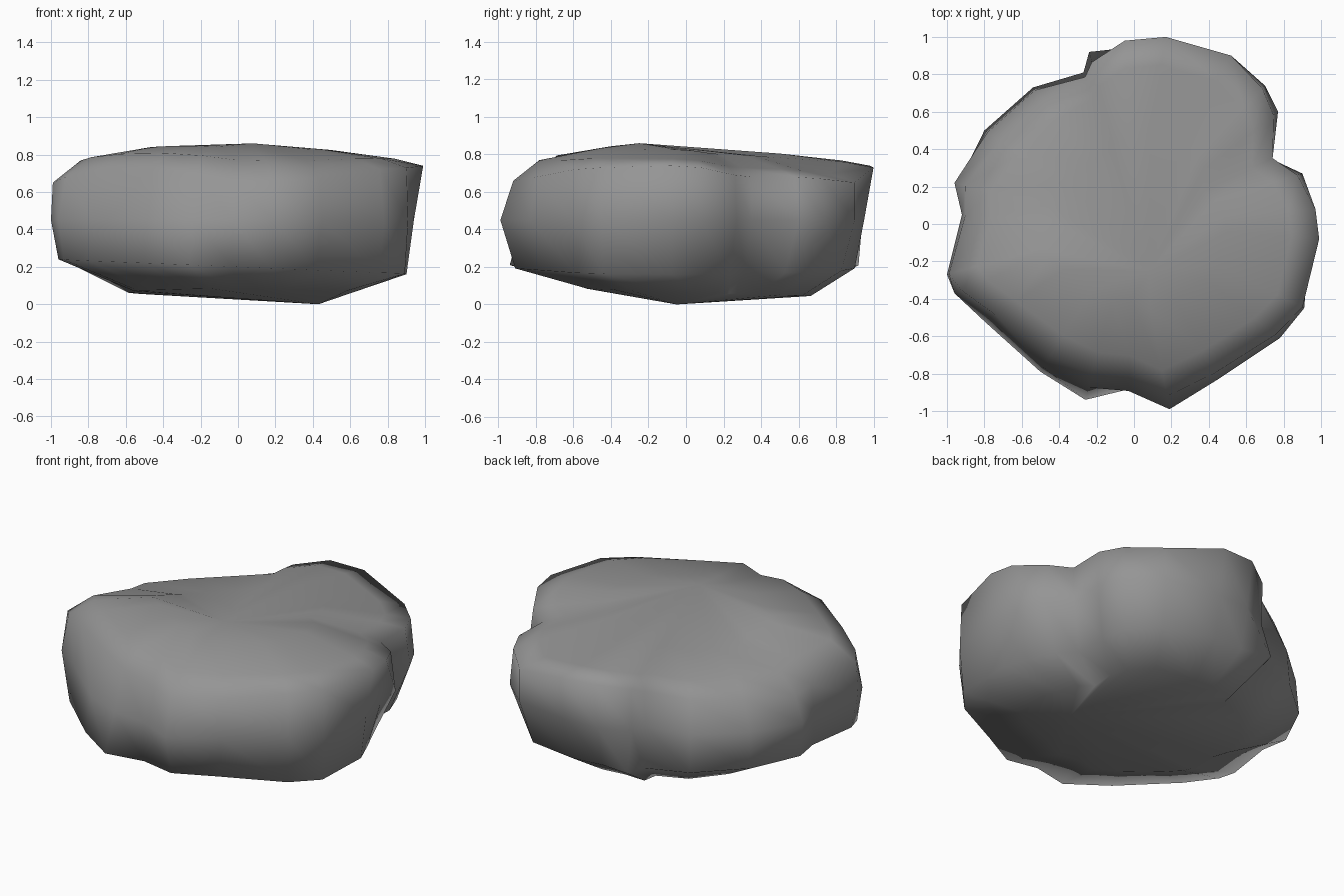
import bpy
import bmesh
from mathutils import Vector

default_cube = bpy.data.objects.get("Cube")
if default_cube:
    bpy.data.objects.remove(default_cube, do_unlink=True)

# Boulder columns, counter-clockwise from the left flank:
# outline x, outline y, rim scale, rim height, waist scale, foot scale
COLUMNS = [
    (-1, -.27, .99, .65, 1, .96),
    (-.96, -.37, .96, .68, 1, .97),
    (-.8, -.52, .93, .72, .97, 1),
    (-.5, -.79, .89, .73, .97, 1),
    (-.26, -.94, .86, .7, .93, 1),
    (-.03, -.93, .89, .66, .96, .95),
    (.19, -.99, .93, .66, 1, .92),
    (.45, -.83, .96, .68, 1, .93),
    (.78, -.61, .97, .72, 1, .97),
    (.91, -.45, .99, .73, 1, .98),
    (.99, -.08, 1, .74, .95, .91),
    (.97, .08, 1, .73, .96, .87),
    (.9, .27, .97, .69, 1, .86),
    (.78, .37, .95, .68, .94, .86),
    (.77, .6, .97, .68, 1, .88),
    (.7, .74, .98, .67, 1, .9),
    (.52, .9, 1, .65, 1, .92),
    (.17, 1, 1, .73, .95, .9),
    (-.05, .98, 1, .74, .96, .91),
    (-.24, .92, .94, .71, .93, 1),
    (-.27, .81, .97, .68, .94, 1),
    (-.54, .73, .9, .64, .98, 1),
    (-.8, .5, .89, .62, .98, 1),
    (-.96, .22, .94, .6, 1, .98),
    (-.92, .05, .98, .61, 1, .99),
]
CROWN = Vector((.08, -.25, .86))
BASE = Vector((.43, -.05, 0))


def column_points(x, y, rim, rim_z, waist, foot):
    """Points of one column, running from the crown to the base."""
    rise = CROWN.z - rim_z
    sag = max(0, y - x - .6) * .4
    inner_z = rim_z + rise * (.78 - .08 * x - .1 * y - sag)
    shoulder_z = rim_z + rise * (.42 - .12 * x - .15 * y - sag * .3)
    sole = foot * (.65 + .05 * x + .08 * y)
    return [
        Vector((x * rim * .5, y * rim * .5, inner_z)),
        Vector((x * rim * .85, y * rim * .85, shoulder_z)),
        Vector((x * rim, y * rim, rim_z)),
        Vector((x * waist, y * waist, .45)),
        Vector((x * foot, y * foot, .2 - .04 * x)),
        Vector((x * sole, y * sole, .065 - .02 * y)),
    ]


def loft(columns, top, bottom):
    """Join neighbouring columns with quads and close both ends with fans."""
    bm = bmesh.new()
    crown = bm.verts.new(top)
    base = bm.verts.new(bottom)
    grid = [[bm.verts.new(p) for p in column_points(*c)] for c in columns]
    for i, here in enumerate(grid):
        after = grid[(i + 1) % len(grid)]
        bm.faces.new((crown, here[0], after[0]))
        for upper in range(len(here) - 1):
            lower = upper + 1
            bm.faces.new((here[upper], here[lower], after[lower], after[upper]))
        bm.faces.new((here[-1], base, after[-1]))
    bmesh.ops.recalc_face_normals(bm, faces=bm.faces[:])
    for face in bm.faces:
        face.smooth = True
    return bm


def make_material(name, color):
    material = bpy.data.materials.new(name)
    material.use_nodes = True
    material.diffuse_color = color
    shader = material.node_tree.nodes["Principled BSDF"]
    shader.inputs["Base Color"].default_value = color
    shader.inputs["Roughness"].default_value = .9
    return material


# Boulder body
mesh = bpy.data.meshes.new("boulder")
bm = loft(COLUMNS, CROWN, BASE)
bm.to_mesh(mesh)
bm.free()
mesh.materials.append(make_material("stone grey", (.3, .3, .3, 1)))
boulder = bpy.data.objects.new("boulder", mesh)
bpy.context.collection.objects.link(boulder)
